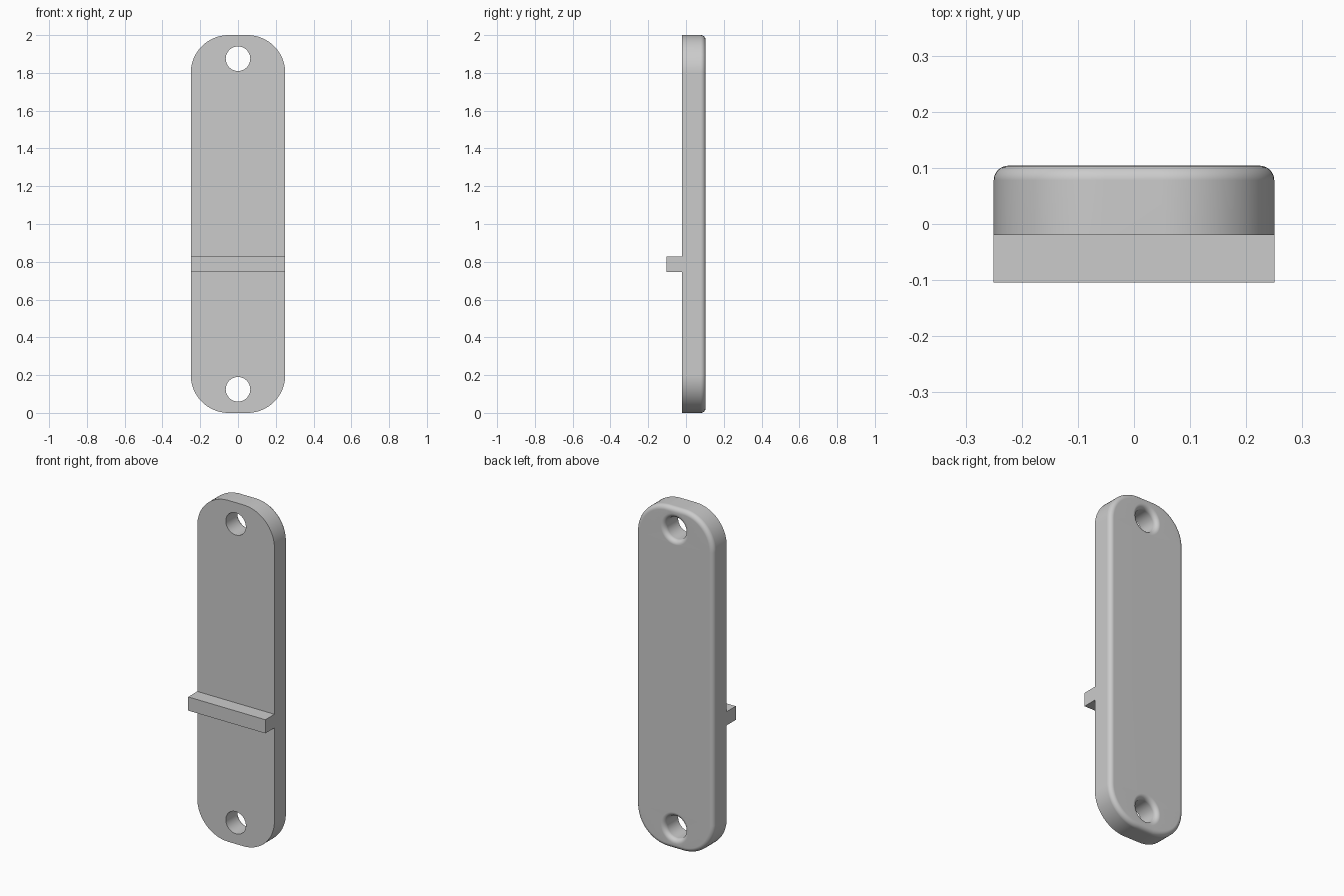
import bpy
import bmesh
from math import pi, sin, cos

default = bpy.data.objects.get("Cube")
if default:
    bpy.data.objects.remove(default, do_unlink=True)

HALF_W, HEIGHT, CORNER = 0.25, 2.0, 0.2
FRONT, BACK, FILLET = -0.02, 0.104, 0.026
HOLE_R, HOLE_INSET = 0.065, 0.125
STEPS = 6

grey = bpy.data.materials.new("plain grey")
grey.use_nodes = True
grey.diffuse_color = (0.6, 0.6, 0.6, 1)
grey.node_tree.nodes["Principled BSDF"].inputs["Base Color"].default_value = grey.diffuse_color


def finish(bm, name):
    bmesh.ops.recalc_face_normals(bm, faces=bm.faces)
    mesh = bpy.data.meshes.new(name)
    bm.to_mesh(mesh)
    bm.free()
    mesh.materials.append(grey)
    obj = bpy.data.objects.new(name, mesh)
    bpy.context.collection.objects.link(obj)
    return obj


def outline(inset):
    """Rounded rectangle, moved inwards by inset."""
    r, points = CORNER - inset, []
    cx, cz = HALF_W - CORNER, HEIGHT / 2 - CORNER
    for quarter, (sx, sz) in enumerate([(1, 1), (-1, 1), (-1, -1), (1, -1)]):
        for i in range(17):
            a = (quarter + i / 16) * pi / 2
            points.append((sx * cx + r * cos(a), HEIGHT / 2 + sz * cz + r * sin(a)))
    return points


def circle(z, r):
    return [(r * cos(2 * pi * i / 48), z + r * sin(2 * pi * i / 48)) for i in range(48)]


def wall(bm, shape):
    """Straight wall rolling over into a back fillet; returns end edge loops."""
    levels = [(FRONT, 0.0)]
    for i in range(STEPS + 1):
        a = i / STEPS * pi / 2
        levels.append((BACK - FILLET + FILLET * sin(a), FILLET * (1 - cos(a))))
    rings = [[bm.verts.new((x, y, z)) for x, z in shape(inset)] for y, inset in levels]
    n = len(rings[0])
    for low, high in zip(rings, rings[1:]):
        for i in range(n):
            j = (i + 1) % n
            bm.faces.new((low[i], low[j], high[j], high[i]))
    return [[bm.edges.get((ring[i], ring[(i + 1) % n])) for i in range(n)]
            for ring in (rings[0], rings[-1])]


# Mounting plate with two screw holes, flat front and rounded back edges
bm = bmesh.new()
loops = [wall(bm, outline)]
for z in (HOLE_INSET, HEIGHT - HOLE_INSET):
    loops.append(wall(bm, lambda inset: circle(z, HOLE_R + inset)))
for side, direction in ((0, -1), (1, 1)):
    edges = [e for loop in loops for e in loop[side]]
    bmesh.ops.triangle_fill(bm, edges=edges, use_beauty=True, normal=(0, direction, 0))
plate = finish(bm, "mounting_plate")
bpy.context.view_layer.objects.active = plate
plate.select_set(True)
bpy.ops.object.shade_smooth_by_angle(angle=pi / 6)
weighted = plate.modifiers.new("flat face normals", 'WEIGHTED_NORMAL')
weighted.keep_sharp = True

# Square ledge across the front
bm = bmesh.new()
bmesh.ops.create_cube(bm, size=1)
bmesh.ops.scale(bm, vec=(2 * HALF_W, FRONT + BACK, 0.08), verts=bm.verts)
bmesh.ops.translate(bm, vec=(0, (FRONT - BACK) / 2, 0.787), verts=bm.verts)
finish(bm, "front_ledge")
